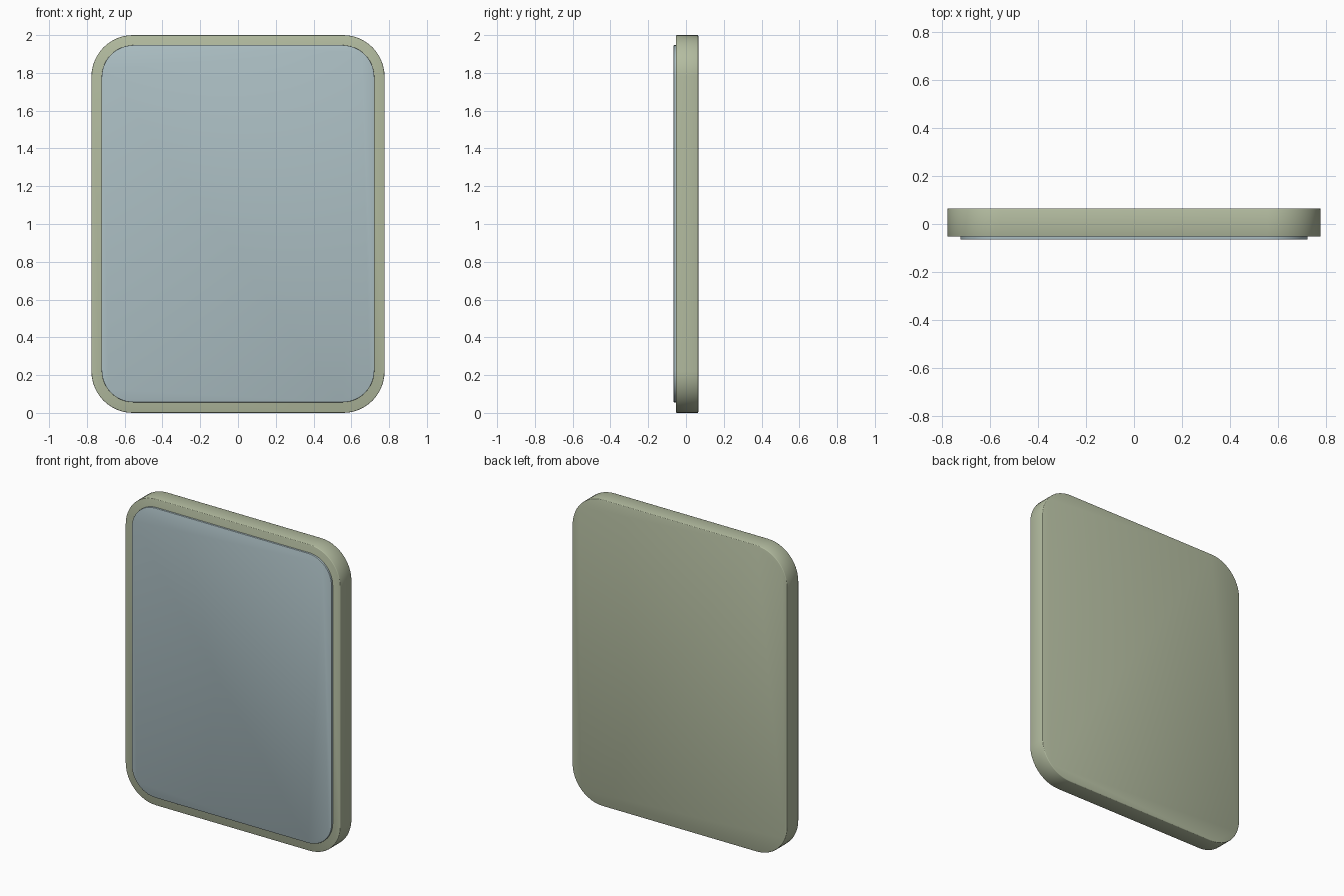
import bpy, bmesh
from math import pi, sin, cos, radians

if "Cube" in bpy.data.objects:
    bpy.data.objects.remove(bpy.data.objects["Cube"])


def rounded_slab(name, half_w, z0, z1, y0, y1, radius, bevel, color, steps=12):
    # Rounded rectangle outline in the XZ plane, extruded along y
    corners = [(half_w - radius, z1 - radius, 0), (-half_w + radius, z1 - radius, 1),
               (-half_w + radius, z0 + radius, 2), (half_w - radius, z0 + radius, 3)]
    bm = bmesh.new()
    ring = []
    for cx, cz, quarter in corners:
        for i in range(steps + 1):
            a = (quarter + i / steps) * pi / 2
            ring.append(bm.verts.new((cx + radius * cos(a), y0, cz + radius * sin(a))))
    face = bm.faces.new(ring)
    ext = bmesh.ops.extrude_face_region(bm, geom=[face])
    moved = [v for v in ext["geom"] if isinstance(v, bmesh.types.BMVert)]
    bmesh.ops.translate(bm, verts=moved, vec=(0, y1 - y0, 0))
    bmesh.ops.recalc_face_normals(bm, faces=bm.faces)
    mesh = bpy.data.meshes.new(name)
    bm.to_mesh(mesh)
    bm.free()
    obj = bpy.data.objects.new(name, mesh)
    bpy.context.collection.objects.link(obj)
    mesh.shade_smooth()

    # Softened rim
    mod = obj.modifiers.new("soft_edge", 'BEVEL')
    mod.width = bevel
    mod.segments = 2
    mod.limit_method = 'ANGLE'
    mod.angle_limit = radians(40)

    mat = bpy.data.materials.new(name + "_color")
    mat.diffuse_color = (*color, 1)
    mat.use_nodes = True
    mat.node_tree.nodes["Principled BSDF"].inputs["Base Color"].default_value = mat.diffuse_color
    mesh.materials.append(mat)
    return obj


# Main case
rounded_slab("case", 0.776, 0.0, 2.0, -0.053, 0.065, 0.22, 0.004, (0.45, 0.50, 0.35))
# Slightly raised front panel
rounded_slab("front_panel", 0.722, 0.056, 1.947, -0.065, -0.045, 0.17, 0.002, (0.42, 0.53, 0.56))
